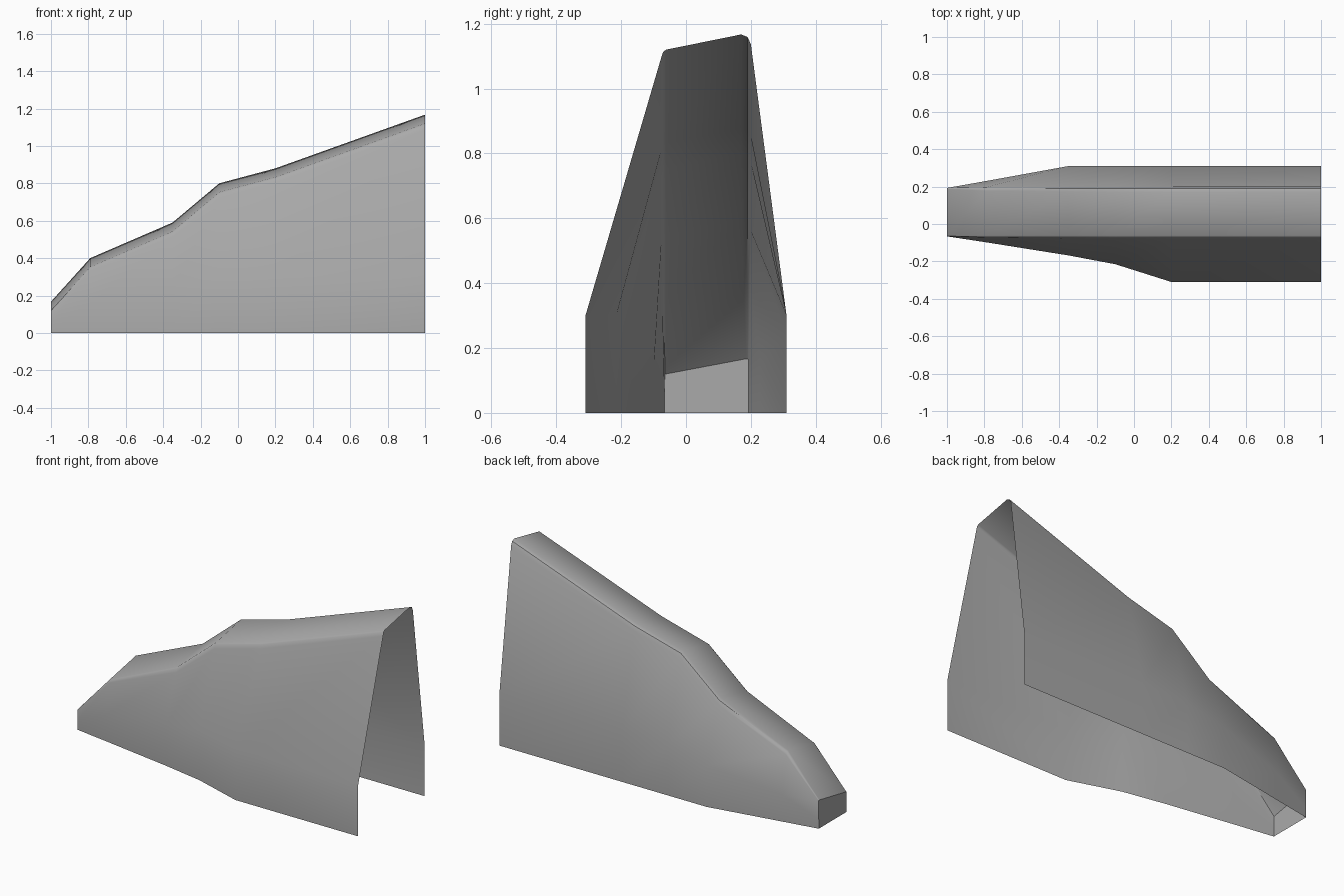
import bpy
import bmesh
import math

cube = bpy.data.objects.get("Cube")
if cube:
    bpy.data.objects.remove(cube)

grey = bpy.data.materials.new("mid grey")
colour = (0.4, 0.4, 0.4, 1)
grey.diffuse_color = colour
grey.use_nodes = True
grey.node_tree.nodes["Principled BSDF"].inputs["Base Color"].default_value = colour

# Stations along the shell: x, ridge height, front foot y, back foot y, rounding
STATIONS = [
    (-1.0, 0.167, -0.066, 0.192, 0.1),
    (-0.79, 0.40, -0.098, 0.23, 0.6),
    (-0.35, 0.59, -0.168, 0.31, 0.9),
    (-0.1, 0.80, -0.215, 0.31, 1),
    (0.2, 0.88, -0.31, 0.31, 1),
    (1.0, 1.167, -0.31, 0.31, 1),
]


def section(x, ridge, front, back, r):
    """Open cross-section from front foot, over the sloping roof, to back foot."""
    eave = ridge - 0.047
    knee = min(0.3, 0.45 * eave)
    return [(x, y, z) for y, z in (
        (front, 0), (front, knee),
        (-0.064 - 0.014 * r, eave - 0.03 * r),
        (-0.064 - 0.007 * r, eave - 0.008 * r),
        (-0.062, eave),
        (0.188 - 0.018 * r, ridge),
        (0.19, ridge - 0.008 * r),
        (0.192 + 0.008 * r, ridge - 0.03 * r),
        (back, knee), (back, 0))]


# Shell skin lofted through the sections, open underneath and at the tall end
bm = bmesh.new()
rows = [[bm.verts.new(p) for p in section(*s)] for s in STATIONS]
for a, b in zip(rows, rows[1:]):
    for i in range(len(a) - 1):
        face = bm.faces.new((a[i], b[i], b[i + 1], a[i + 1]))
        face.smooth = i != 4
# Nose cap closing the low end
bm.faces.new(rows[0])
bmesh.ops.recalc_face_normals(bm, faces=bm.faces)

mesh = bpy.data.meshes.new("shell_cover")
bm.to_mesh(mesh)
bm.free()
mesh.materials.append(grey)
shell = bpy.data.objects.new("shell_cover", mesh)
bpy.context.collection.objects.link(shell)
bpy.context.view_layer.objects.active = shell
shell.select_set(True)
bpy.ops.object.shade_smooth_by_angle(angle=math.radians(35))
